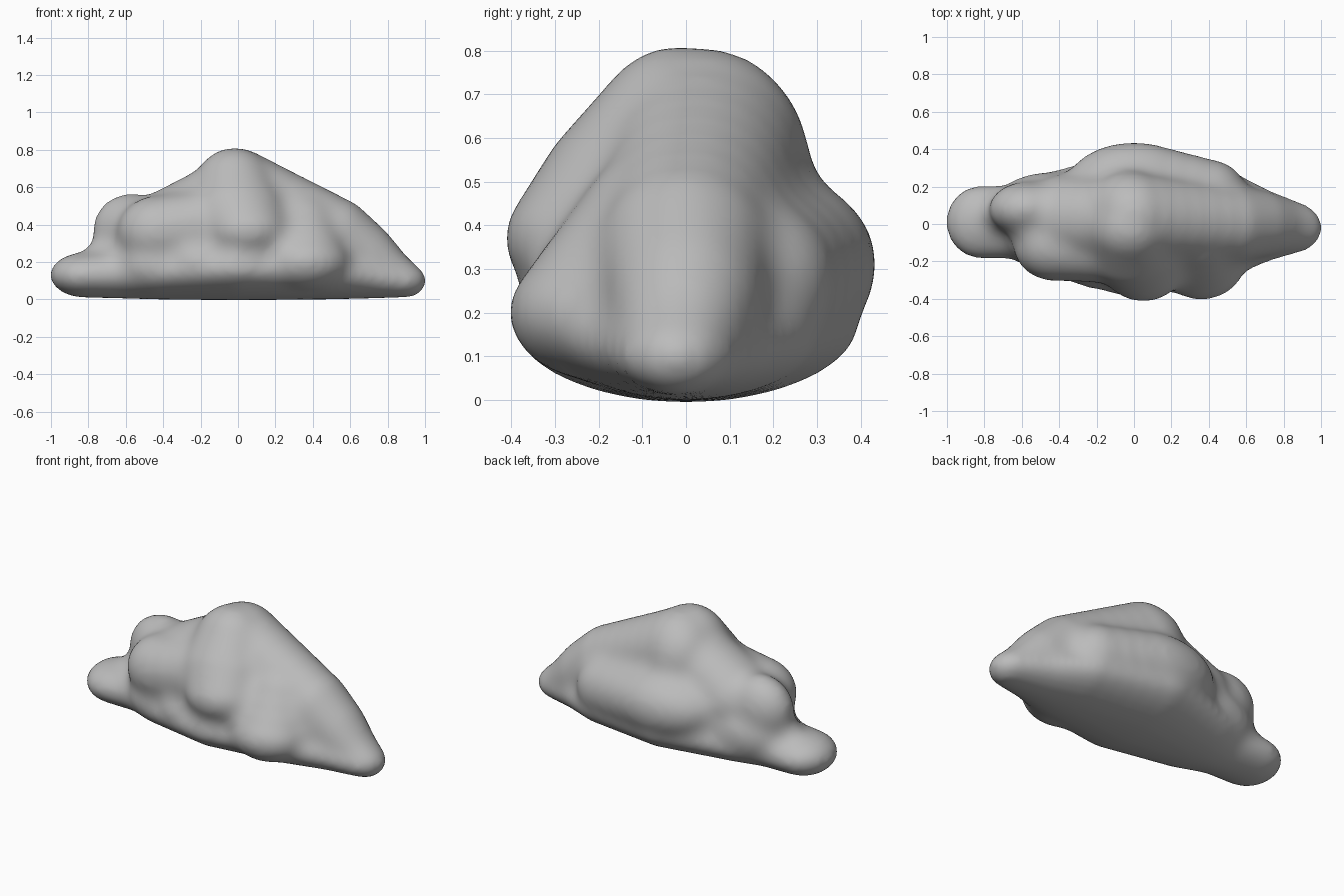
import bpy, bmesh
from mathutils import Matrix, Vector

cube = bpy.data.objects.get("Cube")
if cube:
    bpy.data.objects.remove(cube, do_unlink=True)

grey = bpy.data.materials.new("soft grey")
grey.use_nodes = True
colour = (0.5, 0.5, 0.5, 1)
grey.diffuse_color = colour
grey.node_tree.nodes["Principled BSDF"].inputs["Base Color"].default_value = colour

FILLET = .07    # rounding of the hollows between puffs
bm = bmesh.new()


def puff(centre, radii):
    """One rounded lump, swollen by the fillet that is taken off again later."""
    swollen = [r + FILLET for r in radii]
    place = Matrix.Translation(centre) @ Matrix.Diagonal((*swollen, 1))
    bmesh.ops.create_icosphere(bm, subdivisions=4, radius=1, matrix=place)


def ridge(*stops, steps=6):
    """A tapered run of puffs through the given (centre, radii) stops."""
    for (c0, r0), (c1, r1) in zip(stops, stops[1:]):
        for i in range(steps + 1):
            t = i / steps
            puff(Vector(c0).lerp(c1, t), Vector(r0).lerp(r1, t))


# Peak
peak = ((-.02, -.02, .57), (.22, .2, .235))
peak_back = ((-.02, .07, .53), (.22, .21, .25))
ridge(peak, peak_back, steps=3)

# Right slope running down to the tip
ridge(((0, .04, .55), (.23, .23, .25)),
      ((.52, 0, .32), (.2, .2, .22)),
      ((.68, 0, .22), (.16, .17, .19)),
      ((.82, -.01, .14), (.11, .13, .12)),
      ((.9, -.02, .1), (.1, .11, .085)))

# Front swell under the peak
ridge(peak, ((0, -.12, .45), (.26, .22, .22)),
      ((.05, -.21, .37), (.22, .2, .15)), steps=3)

# Back swells
ridge(((0, .2, .31), (.36, .23, .2)),
      ((.39, .15, .27), (.21, .19, .19)), steps=3)

# Left shoulders, front and back, joined to the peak
ridge(((-.08, .02, .5), (.22, .22, .23)),
      ((-.36, .03, .36), (.24, .23, .22)), steps=4)
ridge(((-.42, -.11, .36), (.22, .19, .19)),
      ((-.12, -.1, .4), (.22, .21, .2)), steps=3)
puff((-.57, .08, .37), (.2, .14, .19))
puff((-.45, .09, .22), (.3, .18, .19))

# Low puffs along the front
ridge(((.33, -.05, .38), (.22, .2, .19)),
      ((.36, -.2, .2), (.23, .2, .15)), steps=3)
puff((-.2, -.17, .2), (.18, .17, .13))
puff((-.42, -.1, .18), (.22, .18, .14))

# Base from the left foot to the tip
ridge(((-.82, .01, .13), (.18, .19, .115)),
      ((-.6, .01, .14), (.2, .19, .13)),
      ((-.4, 0, .15), (.25, .28, .145)),
      ((0, 0, .17), (.3, .39, .17)),
      ((.45, 0, .145), (.2, .3, .14)),
      ((.68, -.01, .125), (.16, .19, .115)),
      ((.88, -.02, .1), (.11, .125, .085)), steps=5)

mesh = bpy.data.meshes.new("cloud_body")
bm.to_mesh(mesh)
bm.free()
mesh.materials.append(grey)
cloud = bpy.data.objects.new("cloud_body", mesh)
bpy.context.collection.objects.link(cloud)


def fuse(name):
    remesh = cloud.modifiers.new(name, 'REMESH')
    remesh.mode = 'VOXEL'
    remesh.voxel_size = .02
    remesh.use_smooth_shade = True


# Fuse the swollen puffs, shrink back so hollows round off, then soften
fuse("fuse")
presmooth = cloud.modifiers.new("even_out", 'SMOOTH')
presmooth.iterations = 4
shrink = cloud.modifiers.new("shrink_back", 'DISPLACE')
shrink.direction = 'NORMAL'
shrink.mid_level = 0
shrink.strength = -FILLET + .007
fuse("refuse")
soften = cloud.modifiers.new("soften", 'SMOOTH')
soften.iterations = 14
